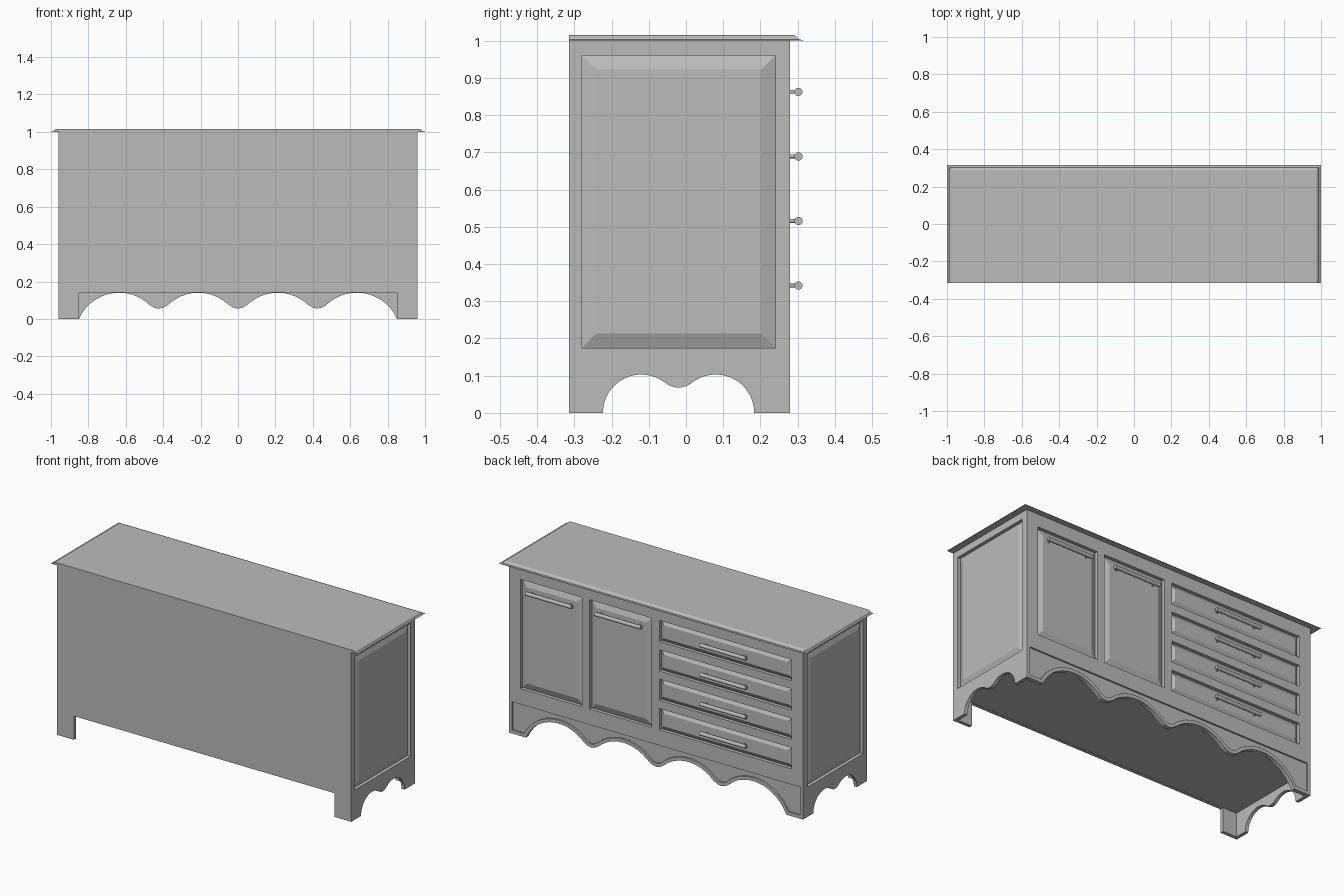
import bpy, bmesh, math

cube = bpy.data.objects.get("Cube")
if cube:
    bpy.data.objects.remove(cube, do_unlink=True)

# One plain grey for the whole piece
grey = bpy.data.materials.new("plain grey")
grey.use_nodes = True
grey.diffuse_color = (0.5, 0.5, 0.5, 1)
grey.node_tree.nodes["Principled BSDF"].inputs["Base Color"].default_value = (0.5, 0.5, 0.5, 1)

W, BACK, FACE, H = 0.96, -0.315, 0.28, 1.0     # carcass extents
GROOVE, RAISE = 0.02, 0.015                    # panel recess and raised field


def make(name, bm):
    bmesh.ops.recalc_face_normals(bm, faces=bm.faces)
    mesh = bpy.data.meshes.new(name)
    bm.to_mesh(mesh)
    bm.free()
    mesh.materials.append(grey)
    ob = bpy.data.objects.new(name, mesh)
    bpy.context.collection.objects.link(ob)
    return ob


def place(axis, u, z, d):
    return (d, u, z) if axis == "x" else (u, d, z)


def loft(name, rings, caps=(True, True)):
    """Skin a stack of closed rings, optionally capped at each end."""
    bm = bmesh.new()
    loops = [[bm.verts.new(p) for p in ring] for ring in rings]
    n = len(loops[0])
    for a, b in zip(loops, loops[1:]):
        for i in range(n):
            j = (i + 1) % n
            bm.faces.new((a[i], a[j], b[j], b[i]))
    for loop, cap in zip((loops[0], loops[-1]), caps):
        if cap:
            bm.faces.new(loop)
    return make(name, bm)


def prism(name, outline, axis, lo, hi):
    return loft(name, [[place(axis, u, z, d) for u, z in outline] for d in (lo, hi)])


def rect(u0, u1, z0, z1, inset=0):
    return [(u0 + inset, z0 + inset), (u1 - inset, z0 + inset),
            (u1 - inset, z1 - inset), (u0 + inset, z1 - inset)]


def cut(target, cutter):
    cutter.hide_render = True
    mod = target.modifiers.new("cut", "BOOLEAN")
    mod.operation, mod.solver, mod.object = "DIFFERENCE", "EXACT", cutter
    bpy.context.view_layer.update()
    graph = bpy.context.evaluated_depsgraph_get()
    mesh = bpy.data.meshes.new_from_object(target.evaluated_get(graph))
    target.modifiers.clear()
    target.data = mesh
    bpy.data.objects.remove(cutter, do_unlink=True)


def scallop(peaks, dips, radius, base, blend, dip_z, offset=0, floor=0, steps=96):
    """Wavy edge of circular arches joined by rounded points."""
    r = radius + offset

    def arch(u):
        return base + math.sqrt(max(0, r * r - min((u - p) ** 2 for p in peaks)))

    def height(u):
        for d in dips:
            t = abs(u - d) / blend
            if t < 1:
                low = dip_z + offset
                return low + (arch(d + blend) - low) * t * t
        return arch(u)

    reach = math.sqrt(r * r - (floor - base) ** 2)
    lo, hi = min(peaks) - reach, max(peaks) + reach
    mid, half = (lo + hi) / 2, (hi - lo) / 2
    us = [mid - half * math.cos(math.pi * i / steps) for i in range(steps + 1)]
    return [(u, max(floor, height(u))) for u in us]


def below(edge):
    return edge + [(edge[-1][0], -0.1), (edge[0][0], -0.1)]


# Carcass, hollowed underneath so that thin feet remain
carcass = prism("carcass", rect(-W, W, 0, H), "y", BACK, FACE)
cut(carcass, prism("under_cutter", rect(-W + 0.02, W - 0.02, -0.1, 0.141), "y",
                   BACK + 0.02, FACE - 0.025))
cut(carcass, prism("plain_side_cutter", rect(-0.85, 0.85, -0.1, 0.14), "y", -0.4, -0.2))

# Scalloped apron and its sunken field
apron = dict(peaks=(-0.635, -0.212, 0.212, 0.635), dips=(-0.424, 0, 0.424),
             radius=0.235, base=-0.095, blend=0.05, dip_z=0.055)
cut(carcass, prism("apron_cutter", below(scallop(**apron)), "y", 0.2, 0.4))
field = scallop(**apron, offset=0.02, floor=0.02)
field += [(0.94, 0.02), (0.94, 0.187), (-0.94, 0.187), (-0.94, 0.02)]
cut(carcass, prism("apron_field_cutter", field, "y", FACE - 0.01, 0.4))

# Scalloped cut-outs through both ends
end_edge = scallop((-0.12, 0.08), (-0.02,), 0.103, 0, 0.04, 0.068)
cut(carcass, prism("end_cutter", below(end_edge), "x", -1.1, 1.1))


def raised_panel(name, axis, side, surface, bounds, bevel):
    """Cut a recess and set a bevelled panel in it."""
    floor = surface - GROOVE
    lo, hi = sorted((side * floor, side * (surface + 0.1)))
    cut(carcass, prism(name + "_cutter", rect(*bounds), axis, lo, hi))
    rings = [[place(axis, u, z, side * d) for u, z in rect(*bounds, inset)]
             for inset, d in ((0, floor), (bevel, floor + RAISE))]
    loft(name, rings, (False, True))


def handle(name, x, z):
    """Round bar on two slim posts."""
    bm = bmesh.new()

    def rod(radius, length, sides):
        return bmesh.ops.create_cone(bm, cap_ends=True, segments=sides, radius1=radius,
                                     radius2=radius, depth=length)["verts"]

    bar = rod(0.011, 0.3, 20)
    for v in bar:
        v.co = (v.co.z + x, v.co.x + 0.302, v.co.y + z)
    for side in (-1, 1):
        for v in rod(0.005, 0.04, 12):
            v.co = (v.co.x + x + side * 0.125, v.co.z + 0.28, v.co.y + z)
    ob = make(name, bm)
    bpy.ops.object.select_all(action="DESELECT")
    ob.select_set(True)
    bpy.context.view_layer.objects.active = ob
    bpy.ops.object.shade_smooth_by_angle(angle=math.radians(40))


# End panels
for side, word in ((1, "left"), (-1, "right")):
    raised_panel(word + "_end_panel", "x", side, W, (-0.28, 0.24, 0.175, 0.96), 0.038)

# Two doors
LOW, TOP, DRAWER, PITCH = 0.28, 0.925, 0.125, 0.1735
for i, (x0, x1) in enumerate(((0.482, 0.885), (0.03, 0.433)), 1):
    raised_panel(f"door_{i}", "y", 1, FACE, (x0, x1, LOW, TOP), 0.038)
    handle(f"door_handle_{i}", (x0 + x1) / 2, TOP - DRAWER / 2)

# Four drawers
for i in range(4):
    top = TOP - i * PITCH
    raised_panel(f"drawer_{i + 1}", "y", 1, FACE, (-0.885, -0.023, top - DRAWER, top), 0.025)
    handle(f"drawer_handle_{i + 1}", -0.454, top - DRAWER / 2)

# Worktop with a moulded edge on three sides
edge = ((0, 1.0), (0, 1.002), (0.012, 1.003), (0.015, 1.008), (0.019, 1.012), (0.026, 1.015))
loft("worktop", [[(-1 + o, BACK, z), (1 - o, BACK, z), (1 - o, 0.315 - o, z),
                  (-1 + o, 0.315 - o, z)] for o, z in edge])
